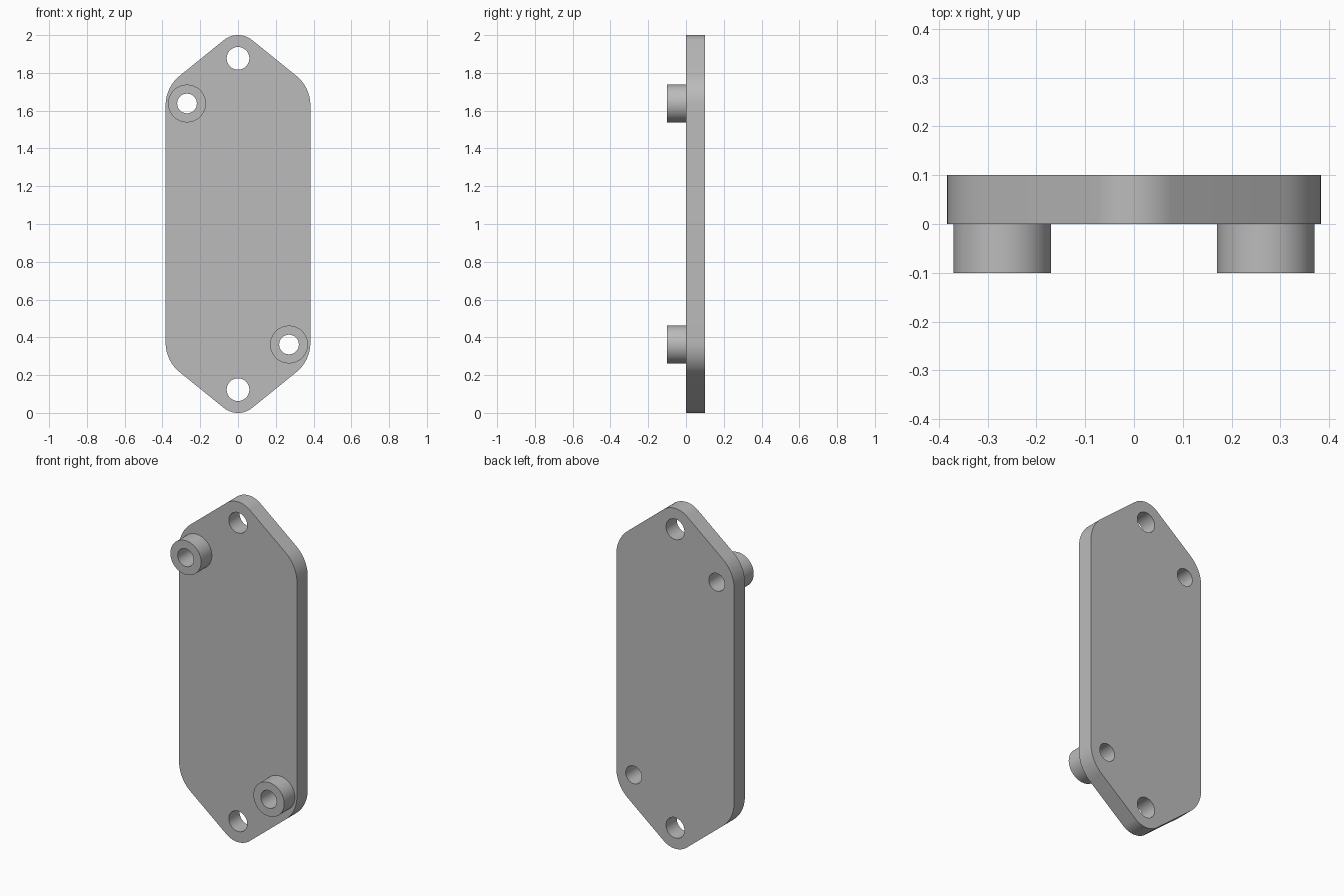
import bpy
from math import sin, cos, radians
from mathutils import Matrix

cube = bpy.data.objects.get("Cube")
if cube:
    bpy.data.objects.remove(cube, do_unlink=True)

grey = bpy.data.materials.new("plain grey")
grey.use_nodes = True
grey.diffuse_color = (0.5, 0.5, 0.5, 1)
grey.node_tree.nodes["Principled BSDF"].inputs["Base Color"].default_value = grey.diffuse_color


def arc(x, z, r, start, end, steps):
    angles = [radians(start + (end - start) * i / steps) for i in range(steps + 1)]
    return [(x + r * cos(a), z + r * sin(a)) for a in angles]


def circle(x, z, r):
    return arc(x, z, r, 0, 360, 64)[:-1]


def extrude_profile(name, loops, y_front, y_back):
    """Fill closed loops (inner ones become holes) and extrude them along y."""
    curve = bpy.data.curves.new(name + "_profile", "CURVE")
    curve.dimensions = "2D"
    curve.fill_mode = "BOTH"
    curve.extrude = (y_back - y_front) / 2
    for loop in loops:
        spline = curve.splines.new("POLY")
        spline.points.add(len(loop) - 1)
        for point, (x, z) in zip(spline.points, loop):
            point.co = (x, z, 0, 1)
        spline.use_cyclic_u = True
    helper = bpy.data.objects.new(name + "_helper", curve)
    bpy.context.collection.objects.link(helper)
    bpy.context.view_layer.update()
    graph = bpy.context.evaluated_depsgraph_get()
    mesh = bpy.data.meshes.new_from_object(helper.evaluated_get(graph))
    bpy.data.objects.remove(helper, do_unlink=True)
    bpy.data.curves.remove(curve)
    mesh.transform(Matrix.Translation((0, (y_front + y_back) / 2, 0))
                   @ Matrix.Rotation(radians(90), 4, "X"))
    mesh.materials.clear()
    mesh.materials.append(grey)
    obj = bpy.data.objects.new(name, mesh)
    bpy.context.collection.objects.link(obj)
    bpy.ops.object.select_all(action="DESELECT")
    obj.select_set(True)
    bpy.context.view_layer.objects.active = obj
    # Weld the caps to the walls so the rims shade as sharp edges
    bpy.ops.object.mode_set(mode="EDIT")
    bpy.ops.mesh.select_all(action="SELECT")
    bpy.ops.mesh.remove_doubles(threshold=0.0001)
    bpy.ops.mesh.normals_make_consistent(inside=False)
    bpy.ops.object.mode_set(mode="OBJECT")
    bpy.ops.object.shade_smooth_by_angle(angle=radians(30))
    return obj


# Plate outline: upper half of a rounded hexagon, then the same turned half round
slope = 51.1
upper = (arc(0.183, 1.629, 0.2, 0, slope, 12)
         + arc(0, 1.88, 0.12, slope, 180 - slope, 20)
         + arc(-0.183, 1.629, 0.2, 180 - slope, 180, 12))
outline = upper + [(-x, 2 - z) for x, z in upper]

bosses = {"upper_right_boss": (-0.27, 1.638), "lower_left_boss": (0.27, 0.362)}

# Plate with two mounting holes and the two boss holes running through it
holes = [circle(0, z, 0.06) for z in (0.123, 1.877)]
holes += [circle(x, z, 0.052) for x, z in bosses.values()]
extrude_profile("plate", [outline] + holes, 0, 0.1)

# Hollow round bosses on the front
for name, (x, z) in bosses.items():
    extrude_profile(name, [circle(x, z, 0.1), circle(x, z, 0.052)], -0.1, 0)
